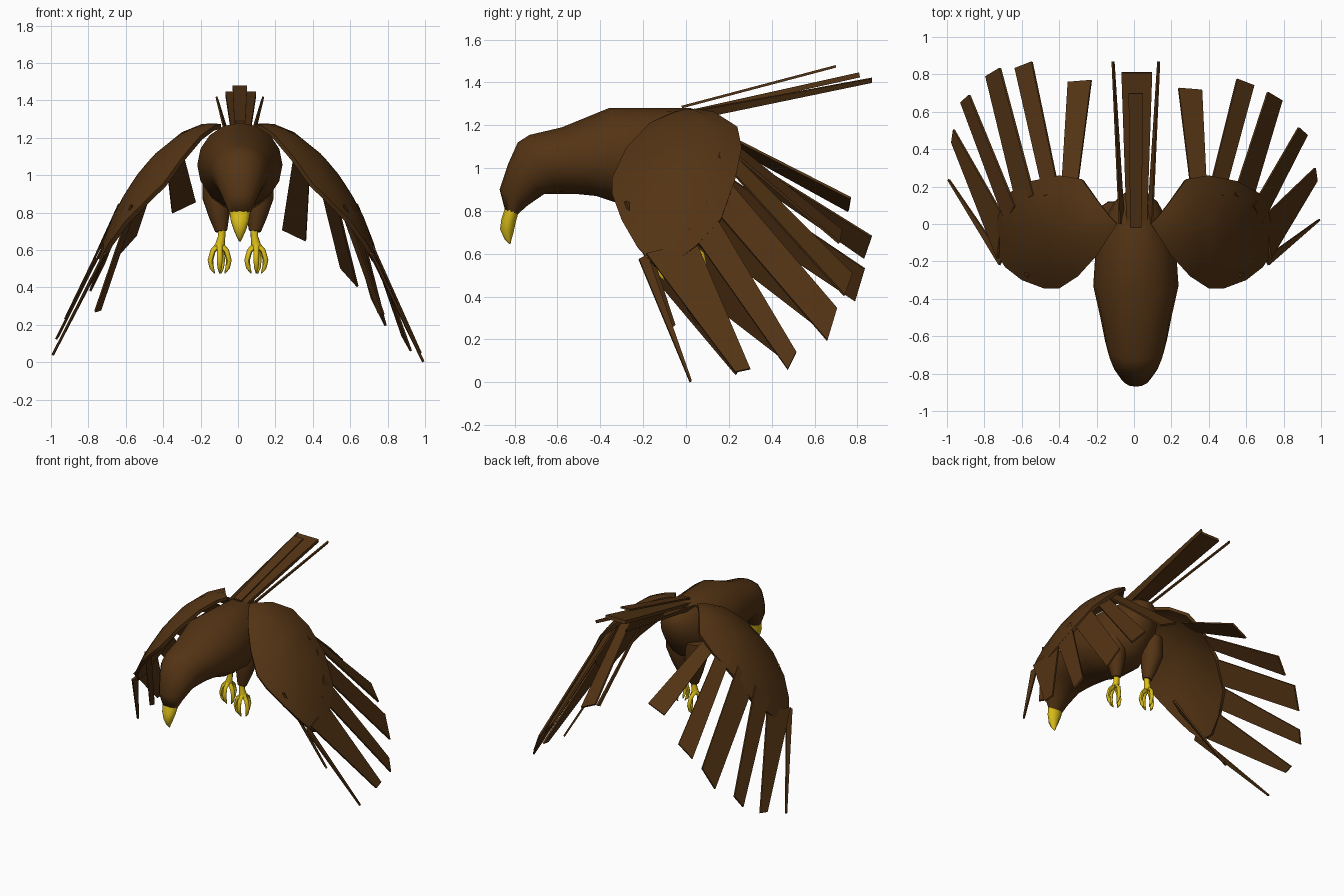
import bpy, bmesh, math
from mathutils import Vector as V

if "Cube" in bpy.data.objects:
    bpy.data.objects.remove(bpy.data.objects["Cube"])


def mat(name, col):
    m = bpy.data.materials.new(name)
    m.diffuse_color = (*col, 1)
    m.use_nodes = True
    m.node_tree.nodes["Principled BSDF"].inputs["Base Color"].default_value = m.diffuse_color
    return m


BROWN = mat("dark_brown", (0.088, 0.034, 0.007))
YELLOW = mat("yellow", (0.72, 0.52, 0.01))


def finish(name, bm, material, angle=40):
    bmesh.ops.recalc_face_normals(bm, faces=bm.faces)
    me = bpy.data.meshes.new(name)
    bm.to_mesh(me)
    bm.free()
    ob = bpy.data.objects.new(name, me)
    bpy.context.collection.objects.link(ob)
    me.materials.append(material)
    bpy.ops.object.select_all(action='DESELECT')
    ob.select_set(True)
    bpy.context.view_layer.objects.active = ob
    bpy.ops.object.shade_smooth_by_angle(angle=math.radians(angle))
    return ob


def skin(name, rings, material, angle=40):
    """Skin a list of closed rings and cap both ends."""
    bm = bmesh.new()
    rows = [[bm.verts.new(p) for p in r] for r in rings]
    n = len(rows[0])
    for a, b in zip(rows, rows[1:]):
        for i in range(n):
            j = (i + 1) % n
            bm.faces.new((a[i], a[j], b[j], b[i]))
    bm.faces.new(rows[0])
    bm.faces.new(rows[-1][::-1])
    return finish(name, bm, material, angle)


def loft(name, sections, material, cx=0.01, n=16):
    """Sections: top y, top z, bottom y, bottom z, half width."""
    rings = []
    for ty, tz, by, bz, w in sections:
        top, bot = V((cx, ty, tz)), V((cx, by, bz))
        mid, half = (top + bot) / 2, (top - bot) / 2
        rings.append([mid + half * math.cos(k * math.tau / n)
                      + V((w * math.sin(k * math.tau / n), 0, 0)) for k in range(n)])
    return skin(name, rings, material, 60)


def tube(name, pts, radii, material, n=8):
    pts = [V(p) for p in pts]
    rings = []
    for i, (p, r) in enumerate(zip(pts, radii)):
        d = (pts[min(i + 1, len(pts) - 1)] - pts[max(i - 1, 0)]).normalized()
        u = d.cross(V((0, 1, 0.2))).normalized()
        v = d.cross(u)
        rings.append([p + (u * math.cos(k * math.tau / n) + v * math.sin(k * math.tau / n)) * r
                      for k in range(n)])
    return skin(name, rings, material, 60)


def feather(name, root, tip, root_w, tip_w, thick=0.012):
    """Flat tapering blade; root_w and tip_w are full width vectors."""
    root, tip, rw, tw = V(root), V(tip), V(root_w), V(tip_w)
    nrm = (tip - root).cross(rw + tw).normalized() * thick / 2
    rings = [[c - w / 2 - nrm, c + w / 2 - nrm, c + w / 2 + nrm, c - w / 2 + nrm]
             for c, w in ((root, rw), (tip, tw))]
    return skin(name, rings, BROWN, 30)


# Body and head
loft("body", [
    (-0.845, 0.805, -0.785, 0.785, 0.055), (-0.87, 0.90, -0.74, 0.825, 0.085),
    (-0.83, 1.02, -0.66, 0.88, 0.125), (-0.785, 1.12, -0.58, 0.88, 0.15),
    (-0.73, 1.155, -0.52, 0.88, 0.165), (-0.58, 1.19, -0.42, 0.87, 0.19),
    (-0.36, 1.28, -0.30, 0.83, 0.228), (-0.15, 1.28, -0.12, 0.81, 0.215),
    (0.02, 1.28, 0.04, 0.87, 0.165), (0.11, 1.25, 0.13, 0.99, 0.115),
    (0.17, 1.21, 0.18, 1.10, 0.05)], BROWN)

# Hooked beak
loft("beak", [
    (-0.845, 0.812, -0.783, 0.79, 0.058), (-0.862, 0.76, -0.795, 0.745, 0.05),
    (-0.868, 0.715, -0.805, 0.70, 0.034), (-0.848, 0.67, -0.815, 0.665, 0.016),
    (-0.825, 0.645, -0.819, 0.645, 0.004)], YELLOW, n=10)

# Wing shell: plan outline lifted onto a drooping ridge
RIDGE = [(0.08, 1.275), (0.18, 1.28), (0.3, 1.23), (0.45, 1.11), (0.55, 0.99),
         (0.65, 0.83), (0.7, 0.71), (0.75, 0.57), (1.0, 0.0)]
OUTLINE = [(0.09, 0.0), (0.13, -0.06), (0.2, -0.17), (0.3, -0.28), (0.4, -0.345), (0.48, -0.345),
           (0.6, -0.3), (0.69, -0.23), (0.74, -0.15), (0.75, -0.06), (0.725, 0.05), (0.67, 0.165),
           (0.55, 0.23), (0.4, 0.26), (0.28, 0.24), (0.2, 0.13), (0.13, 0.04)]


def wing_z(x, y):
    x = max(x, 0.08)
    for (xa, za), (xb, zb) in zip(RIDGE, RIDGE[1:]):
        if x <= xb:
            return za + (zb - za) * (x - xa) / (xb - xa) - 1.25 * (y - 0.05) ** 2
    return 0.0


def wing(side, label):
    bm = bmesh.new()
    cx, cy, n = 0.45, -0.03, len(OUTLINE)
    rows = []
    for t in (0.2, 0.4, 0.6, 0.8, 1.0):
        row = []
        for px, py in OUTLINE:
            x, y = cx + (px - cx) * t, cy + (py - cy) * t
            row.append(bm.verts.new((side * x, y, wing_z(x, y))))
        rows.append(row)
    for a, b in zip(rows, rows[1:]):
        for i in range(n):
            j = (i + 1) % n
            bm.faces.new((a[i], a[j], b[j], b[i]))
    c = bm.verts.new((side * cx, cy, wing_z(cx, cy)))
    for i in range(n):
        bm.faces.new((rows[0][i], rows[0][(i + 1) % n], c))
    bmesh.ops.recalc_face_normals(bm, faces=bm.faces)
    if sum(f.normal.z for f in bm.faces) < 0:
        bmesh.ops.reverse_faces(bm, faces=bm.faces)
    # Underside
    bm.normal_update()
    bmesh.ops.solidify(bm, geom=bm.faces[:], thickness=0.025)
    finish(label + "_wing", bm, BROWN, 50)


# Flight feathers: root x, root y, root width, tip width (right-hand side)
ROOTS = [
    (0.35, 0.14, (0.08, 0, -0.04), (0.125, -0.01, -0.06)),
    (0.44, 0.16, (0.08, -0.02, -0.06), (0.09, -0.035, -0.10)),
    (0.58, 0.13, (0.09, -0.05, -0.15), (0.075, -0.045, -0.15)),
    (0.66, 0.05, (0.05, -0.09, -0.12), (0.045, -0.04, -0.08)),
    (0.715, -0.07, (0.03, -0.23, -0.06), (0.01, -0.07, -0.015)),
    (0.71, -0.20, (0.02, -0.04, -0.02), (0.004, -0.008, -0.004)),
    (0.56, -0.26, (0.02, -0.05, 0.02), (0.03, -0.015, -0.01)),
]
TIPS = {
    1: [(0.30, 0.72, 0.68), (0.595, 0.757, 0.455), (0.752, 0.682, 0.27), (0.902, 0.495, 0.10),
        (0.972, 0.265, 0.055), (0.99, 0.022, 0.004), (0.765, -0.06, 0.26)],
    -1: [(0.29, 0.763, 0.83), (0.59, 0.85, 0.63), (0.753, 0.812, 0.455), (0.902, 0.67, 0.27),
         (0.968, 0.47, 0.13), (0.99, 0.235, 0.04), (0.75, 0.06, 0.275)],
}
for side, label in ((1, "right"), (-1, "left")):
    wing(side, label)
    flip = lambda p: (side * p[0], p[1], p[2])
    for k, ((x, y, rw, tw), tip) in enumerate(zip(ROOTS, TIPS[side])):
        feather(f"{label}_flight_feather_{k + 1}", flip((x, y, wing_z(x, y) - 0.02)),
                flip(tip), flip(rw), flip(tw))

# Tail feathers
feather("tail_top_feather", (0.01, -0.02, 1.285), (0.01, 0.70, 1.475), (0.06, 0, 0), (0.078, 0, 0))
feather("tail_middle_feather", (0.015, 0.0, 1.255), (0.015, 0.81, 1.435), (0.11, 0, 0), (0.165, 0, 0), 0.024)
for side, label in ((1, "right"), (-1, "left")):
    feather(f"tail_{label}_feather", (0.01 + side * 0.075, 0.0, 1.24), (0.01 + side * 0.122, 0.868, 1.41),
            (side * 0.025, 0, 0.04), (side * 0.008, 0, 0.02), 0.01)

# Legs and feet
for side, label, x, y in ((1, "right", 0.10, -0.08), (-1, "left", -0.10, 0.03)):
    tube(label + "_thigh", [(x + side * 0.02, y + 0.02, 1.02), (x + side * 0.015, y + 0.02, 0.88),
                            (x, y + 0.01, 0.78), (x - side * 0.01, y, 0.70)],
         [0.07, 0.075, 0.055, 0.032], BROWN, 10)
    ax = x - side * 0.012
    tube(label + "_shank", [(ax, y, 0.75), (ax, y, 0.67), (ax + side * 0.01, y, 0.62)],
         [0.02, 0.02, 0.027], YELLOW)
    for k, (dx, dy) in enumerate(((-0.045, -0.015), (0.0, -0.045), (0.045, -0.015), (0.012, 0.05))):
        fx = ax + side * 0.01
        tube(f"{label}_toe_{k + 1}", [(fx, y, 0.635), (fx + dx * 0.8, y + dy * 0.9, 0.595),
                                      (fx + dx * 1.1, y + dy * 1.1, 0.545),
                                      (fx + dx * 0.95, y + dy * 0.9, 0.505),
                                      (fx + dx * 0.6, y + dy * 0.5, 0.475)],
             [0.016, 0.015, 0.015, 0.012, 0.003], YELLOW, 6)
